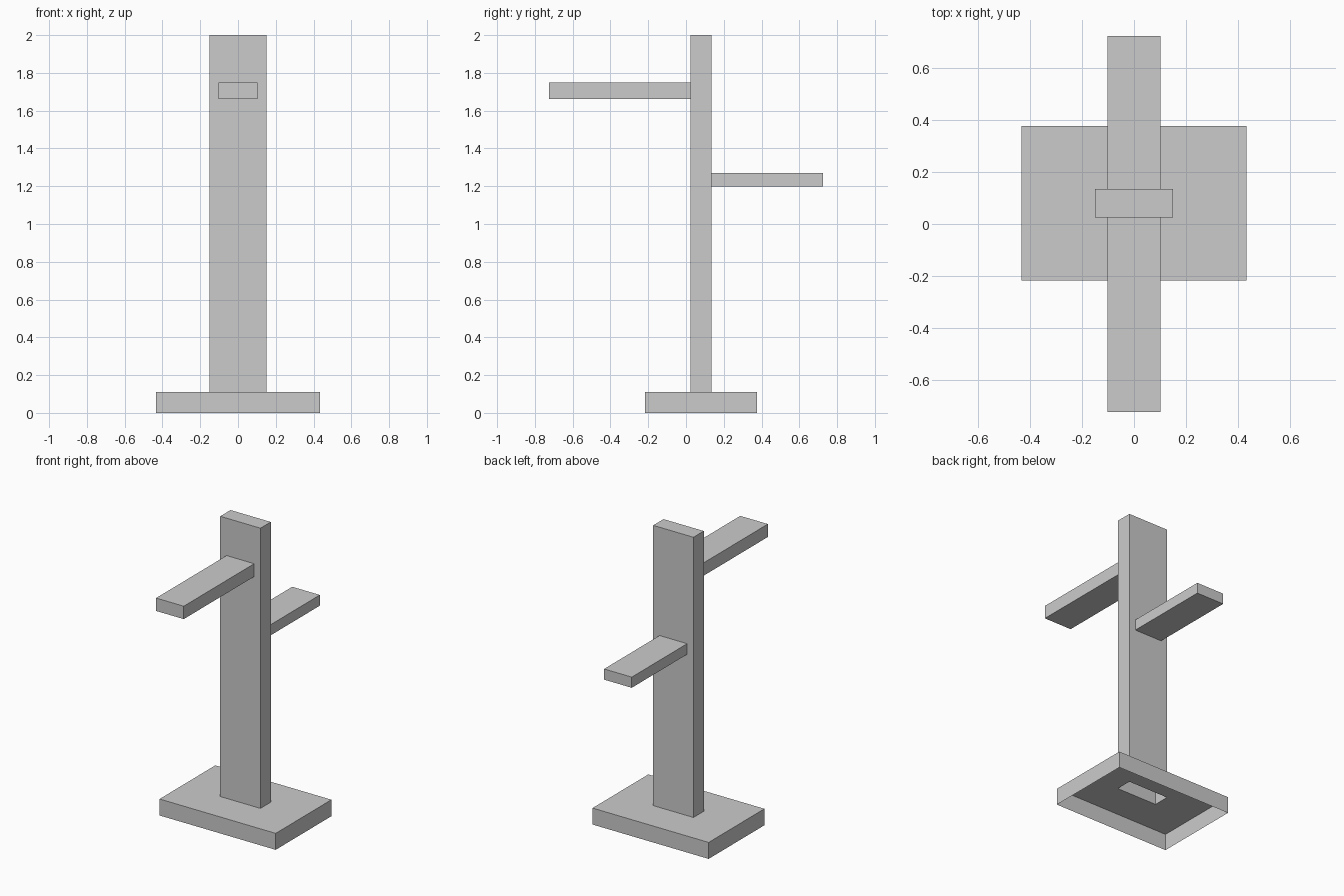
import bpy, bmesh
from mathutils import Vector

if "Cube" in bpy.data.objects:
    bpy.data.objects.remove(bpy.data.objects["Cube"])


def grow(bm, face, lo, hi, offset):
    """Inset a rectangle (corner lo to corner hi) into a face and extrude it by offset."""
    bm.normal_update()
    mid = face.calc_center_median()
    bmesh.ops.inset_individual(bm, faces=[face], thickness=0.02)
    for v in face.verts:
        v.co = Vector([lo[i] if v.co[i] < mid[i] - 1e-4 else
                       hi[i] if v.co[i] > mid[i] + 1e-4 else v.co[i]
                       for i in range(3)])
    tip = bmesh.ops.extrude_discrete_faces(bm, faces=[face])["faces"][0]
    bmesh.ops.translate(bm, verts=tip.verts[:], vec=offset)


def facing(bm, direction, near):
    """Face pointing along direction whose centre is closest to a point."""
    bm.normal_update()
    faces = [f for f in bm.faces if f.normal.dot(Vector(direction)) > 0.9]
    return min(faces, key=lambda f: (f.calc_center_median() - Vector(near)).length)


bm = bmesh.new()

# Base: a thin shell, open underneath
bmesh.ops.create_cube(bm, size=1)
for v in bm.verts:
    v.co = (v.co.x * 0.866, v.co.y * 0.594 + 0.08, (v.co.z + 0.5) * 0.111)
bottom = facing(bm, (0, 0, -1), (0, 0, 0))
bmesh.ops.delete(bm, geom=[bottom], context='FACES_ONLY')

# Column: hollow, grown from the base top
grow(bm, facing(bm, (0, 0, 1), (0, 0, 0.1)),
     (-0.15, 0.025, 0), (0.15, 0.135, 0), (0, 0, 1.889))

# Upper front arm and lower back arm, grown from the column faces
grow(bm, facing(bm, (0, -1, 0), (0, 0.025, 1.05)),
     (-0.103, 0, 1.661), (0.103, 0, 1.748), (0, -0.75, 0))
grow(bm, facing(bm, (0, 1, 0), (0, 0.135, 1.05)),
     (-0.103, 0, 1.198), (0.103, 0, 1.27), (0, 0.59, 0))

mesh = bpy.data.meshes.new("post_stand")
bm.to_mesh(mesh)
bm.free()
bpy.context.collection.objects.link(bpy.data.objects.new("post_stand", mesh))
